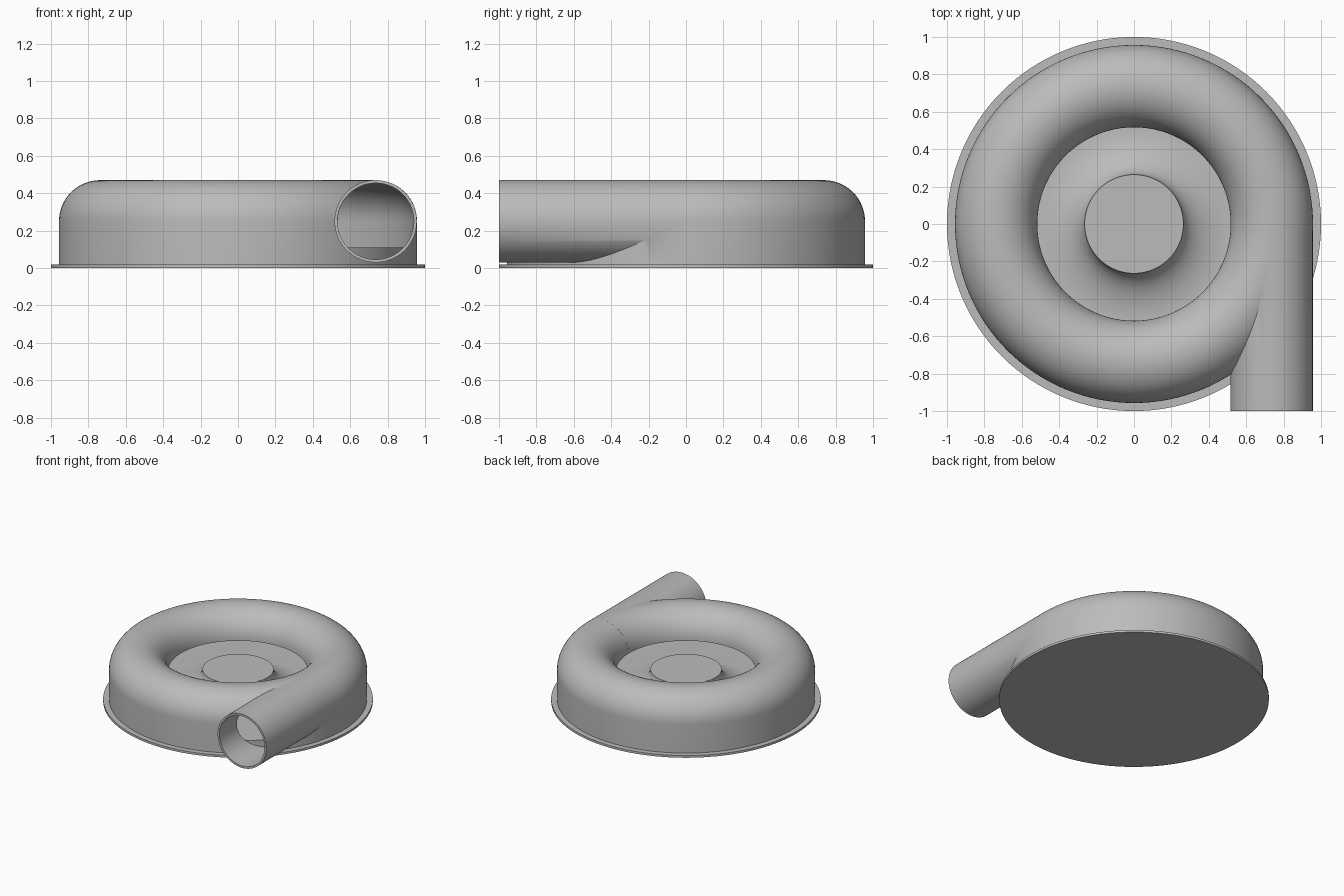
import bpy, bmesh, math
from mathutils import Matrix

cube = bpy.data.objects.get("Cube")
if cube:
    bpy.data.objects.remove(cube, do_unlink=True)

SEG = 128
RING, TUBE, MID = 0.737, 0.22, 0.25      # scroll centre radius, tube radius, centre height
WALL, PLATE, FLOOR = 0.016, 0.018, 0.11

grey = bpy.data.materials.new("light grey")
grey.use_nodes = True
colour = (0.5, 0.5, 0.5, 1)
grey.diffuse_color = colour
grey.node_tree.nodes["Principled BSDF"].inputs["Base Color"].default_value = colour


def finish(bm, name):
    bmesh.ops.recalc_face_normals(bm, faces=bm.faces)
    mesh = bpy.data.meshes.new(name)
    bm.to_mesh(mesh)
    bm.free()
    mesh.materials.append(grey)
    obj = bpy.data.objects.new(name, mesh)
    bpy.context.collection.objects.link(obj)
    return obj


def lathe(name, profile):
    """Spin a closed (radius, height) outline around z; radius 0 points become poles."""
    bm = bmesh.new()
    rings = []
    for r, z in profile:
        if r == 0:
            rings.append([bm.verts.new((0, 0, z))] * SEG)
        else:
            rings.append([bm.verts.new((r * math.cos(a), r * math.sin(a), z))
                          for a in (2 * math.pi * i / SEG for i in range(SEG))])
    for k, low in enumerate(rings):
        high = rings[(k + 1) % len(rings)]
        for i in range(SEG):
            j = (i + 1) % SEG
            corners = list(dict.fromkeys((low[i], low[j], high[j], high[i])))
            if len(corners) > 2:
                bm.faces.new(corners)
    return finish(bm, name)


def pipe(name, radius, y0, y1):
    bm = bmesh.new()
    place = Matrix.Translation((RING - 0.001, (y0 + y1) / 2, MID)) @ Matrix.Rotation(math.pi / 2, 4, 'X')
    bmesh.ops.create_cone(bm, cap_ends=True, segments=96, radius1=radius, radius2=radius,
                          depth=y1 - y0, matrix=place)
    return finish(bm, name)


def dome(radius, steps=32):
    return [(RING - radius * math.cos(math.pi * i / steps),
             MID + radius * math.sin(math.pi * i / steps)) for i in range(steps + 1)]


def combine(target, tool, operation):
    mod = target.modifiers.new(operation.lower(), 'BOOLEAN')
    mod.operation, mod.solver, mod.object = operation, 'MANIFOLD', tool
    bpy.context.view_layer.objects.active = target
    bpy.ops.object.modifier_apply(modifier=mod.name)
    bpy.data.objects.remove(tool, do_unlink=True)


# Base plate
plate = lathe("base_plate", [(0, 0), (1, 0), (1, PLATE), (0, PLATE)])

# Scroll housing with its tangent outlet, hollowed out
outer = RING + TUBE
housing = lathe("scroll_housing", dome(TUBE) + [(outer, PLATE), (RING - TUBE, PLATE)])
combine(housing, pipe("outlet_pipe", TUBE, -1, 0.01), 'UNION')
inner = TUBE - WALL
void = lathe("scroll_void", dome(inner) + [(RING + inner, -0.1), (0.4, -0.1), (0.4, MID)])
combine(housing, void, 'DIFFERENCE')
combine(housing, pipe("outlet_bore", inner, -1.1, 0), 'DIFFERENCE')

# Raised floor flaring up into the central hub
flare = [(0.52 - 0.256 * math.sin(t), 0.26 - 0.15 * math.cos(t))
         for t in (math.pi / 2 * i / 16 for i in range(17))]
edge = RING + inner - 0.002
hub = lathe("hub_and_floor", [(0, PLATE), (edge, PLATE), (edge, FLOOR)] + flare + [(0, 0.26)])

# Smooth the curves, keep the rims crisp
for obj in (plate, housing, hub):
    bpy.ops.object.select_all(action='DESELECT')
    obj.select_set(True)
    bpy.context.view_layer.objects.active = obj
    bpy.ops.object.shade_smooth_by_angle(angle=math.radians(30))
